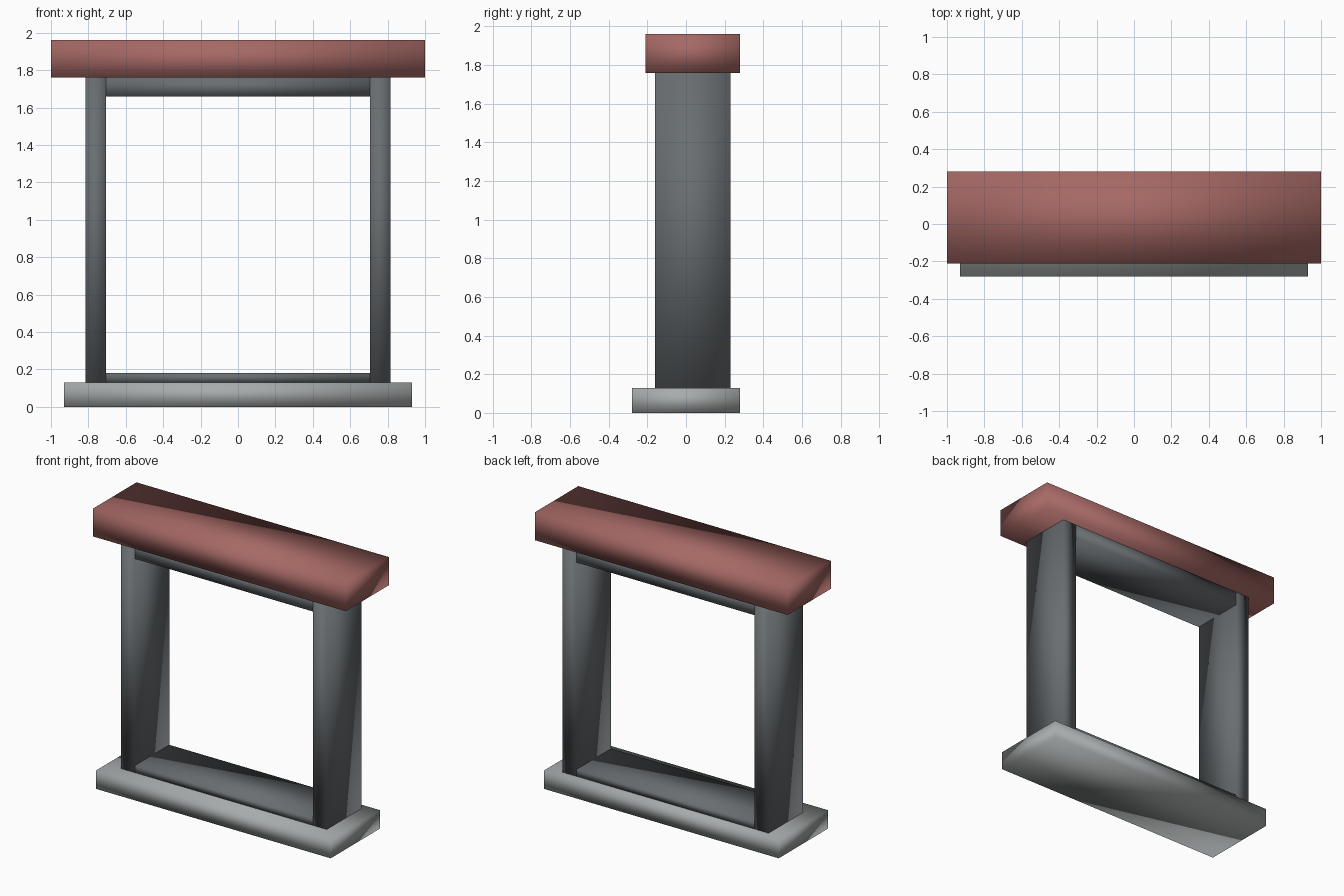
import bpy
import bmesh
from mathutils import Vector

old = bpy.data.objects.get("Cube")
if old:
    bpy.data.objects.remove(old, do_unlink=True)


def make_material(name, rgb):
    mat = bpy.data.materials.new(name)
    mat.use_nodes = True
    mat.diffuse_color = (*rgb, 1)
    mat.node_tree.nodes["Principled BSDF"].inputs["Base Color"].default_value = (*rgb, 1)
    return mat


def make_box(name, low, high, mat):
    """Softly shaded box between two opposite corners."""
    low, high = Vector(low), Vector(high)
    bm = bmesh.new()
    bmesh.ops.create_cube(bm, size=1)
    bmesh.ops.scale(bm, vec=high - low, verts=bm.verts)
    for face in bm.faces:
        face.smooth = True
    mesh = bpy.data.meshes.new(name)
    bm.to_mesh(mesh)
    bm.free()
    mesh.materials.append(mat)
    obj = bpy.data.objects.new(name, mesh)
    obj.location = (low + high) / 2
    bpy.context.collection.objects.link(obj)
    return obj


brick_red = make_material("brick red", (0.38, 0.14, 0.13))
dark_grey = make_material("dark grey", (0.14, 0.155, 0.165))
light_grey = make_material("light grey", (0.39, 0.41, 0.41))

FRONT, BACK = -0.16, 0.23      # depth of the frame
INNER, OUTER = 0.705, 0.815    # sides of the opening and of the frame
SILL_TOP, LINTEL_BASE = 0.13, 1.76

# Sill and lintel
make_box("sill", (-0.93, -0.28, 0), (0.93, 0.28, SILL_TOP), light_grey)
make_box("lintel", (-1, -0.21, LINTEL_BASE), (1, 0.28, 1.96), brick_red)

# Upright jambs
make_box("left_jamb", (INNER, FRONT, SILL_TOP), (OUTER, BACK, LINTEL_BASE), dark_grey)
make_box("right_jamb", (-OUTER, FRONT, SILL_TOP), (-INNER, BACK, LINTEL_BASE), dark_grey)

# Rails across the opening
make_box("bottom_rail", (-INNER, FRONT, SILL_TOP), (INNER, BACK, 0.18), dark_grey)
make_box("top_rail", (-INNER, FRONT, 1.66), (INNER, BACK, LINTEL_BASE), dark_grey)
